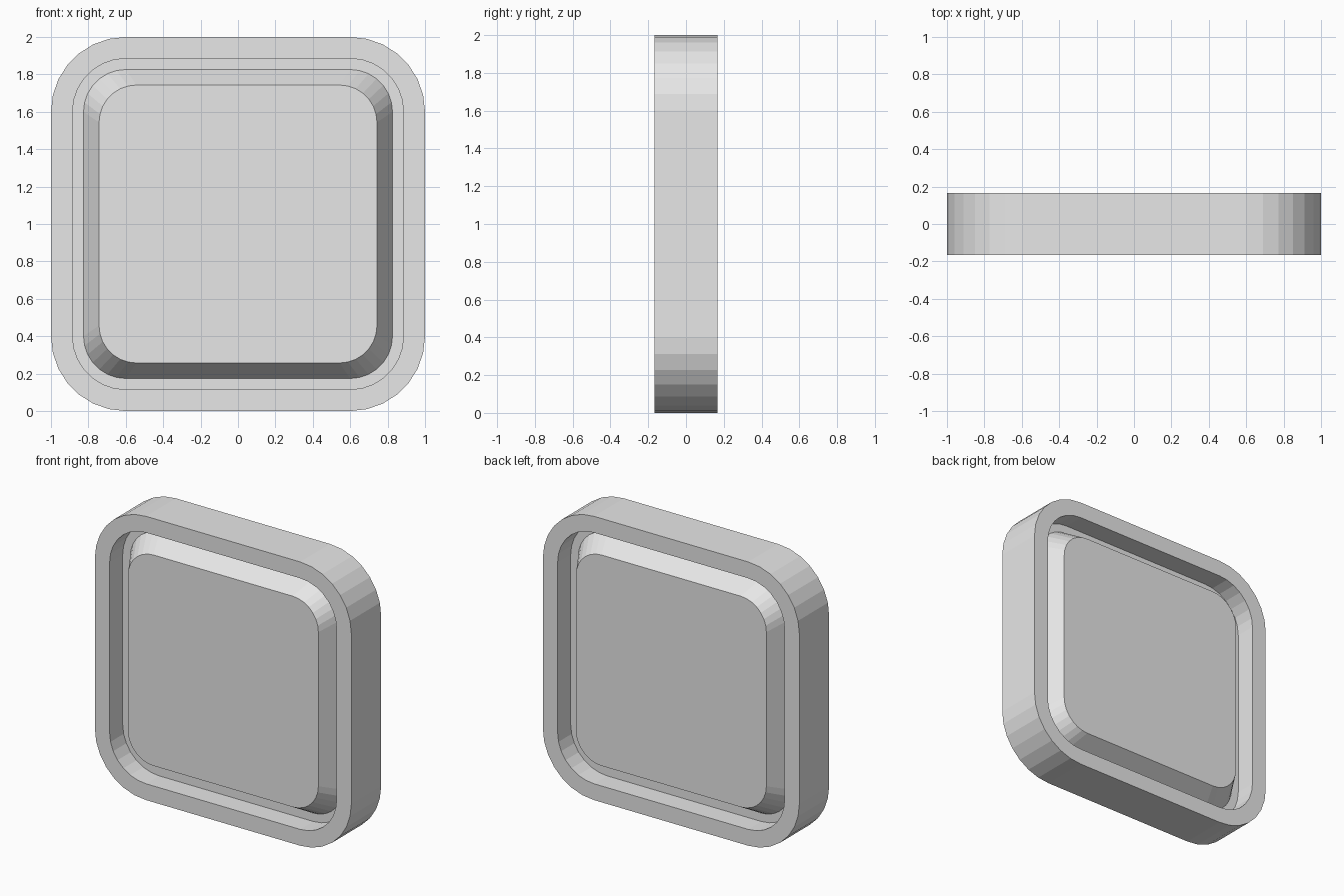
import bpy, bmesh, math

cube = bpy.data.objects.get("Cube")
if cube:
    bpy.data.objects.remove(cube, do_unlink=True)

HALF_DEPTH = 0.166   # front and back faces
WEB = 0.02           # half thickness of the recessed ledge
STEPS = 7            # segments per rounded corner

grey = bpy.data.materials.new("light_grey")
grey.use_nodes = True
grey.diffuse_color = (0.8, 0.8, 0.8, 1)
grey.node_tree.nodes["Principled BSDF"].inputs["Base Color"].default_value = (0.8, 0.8, 0.8, 1)


def rounded_ring(bm, half, radius, y):
    """Ring of vertices around a rounded square standing in the xz plane."""
    ring = []
    for corner, (sx, sz) in enumerate([(1, 1), (-1, 1), (-1, -1), (1, -1)]):
        for k in range(STEPS + 1):
            a = math.pi / 2 * (corner + k / STEPS)
            x = sx * (half - radius) + radius * math.cos(a)
            z = sz * (half - radius) + radius * math.sin(a)
            ring.append(bm.verts.new((x, y, 1 + z)))
    return ring


def loft(name, sections, closed):
    """Skin (half, radius, y) sections, joined end to end or capped."""
    bm = bmesh.new()
    rings = [rounded_ring(bm, *s) for s in sections]
    pairs = list(zip(rings, rings[1:]))
    if closed:
        pairs.append((rings[-1], rings[0]))
    else:
        bm.faces.new(rings[0])
        bm.faces.new(rings[-1])
    for a, b in pairs:
        for i in range(len(a)):
            j = (i + 1) % len(a)
            bm.faces.new((a[i], a[j], b[j], b[i]))
    bmesh.ops.recalc_face_normals(bm, faces=bm.faces)
    mesh = bpy.data.meshes.new(name)
    bm.to_mesh(mesh)
    bm.free()
    mesh.materials.append(grey)
    obj = bpy.data.objects.new(name, mesh)
    bpy.context.collection.objects.link(obj)
    return obj


# Outer frame with a straight rim
outer, inner = (1.0, 0.4), (0.885, 0.285)
loft("frame", [(*outer, -HALF_DEPTH), (*outer, HALF_DEPTH),
               (*inner, HALF_DEPTH), (*inner, -HALF_DEPTH)], closed=True)

# Bevelled panel raised on both sides of the ledge, ledge edge set into the frame
face, base, edge = (0.743, 0.2), (0.826, 0.226), (0.92, 0.32)
loft("panel", [(*face, -HALF_DEPTH), (*base, -WEB), (*edge, -WEB),
               (*edge, WEB), (*base, WEB), (*face, HALF_DEPTH)], closed=False)
